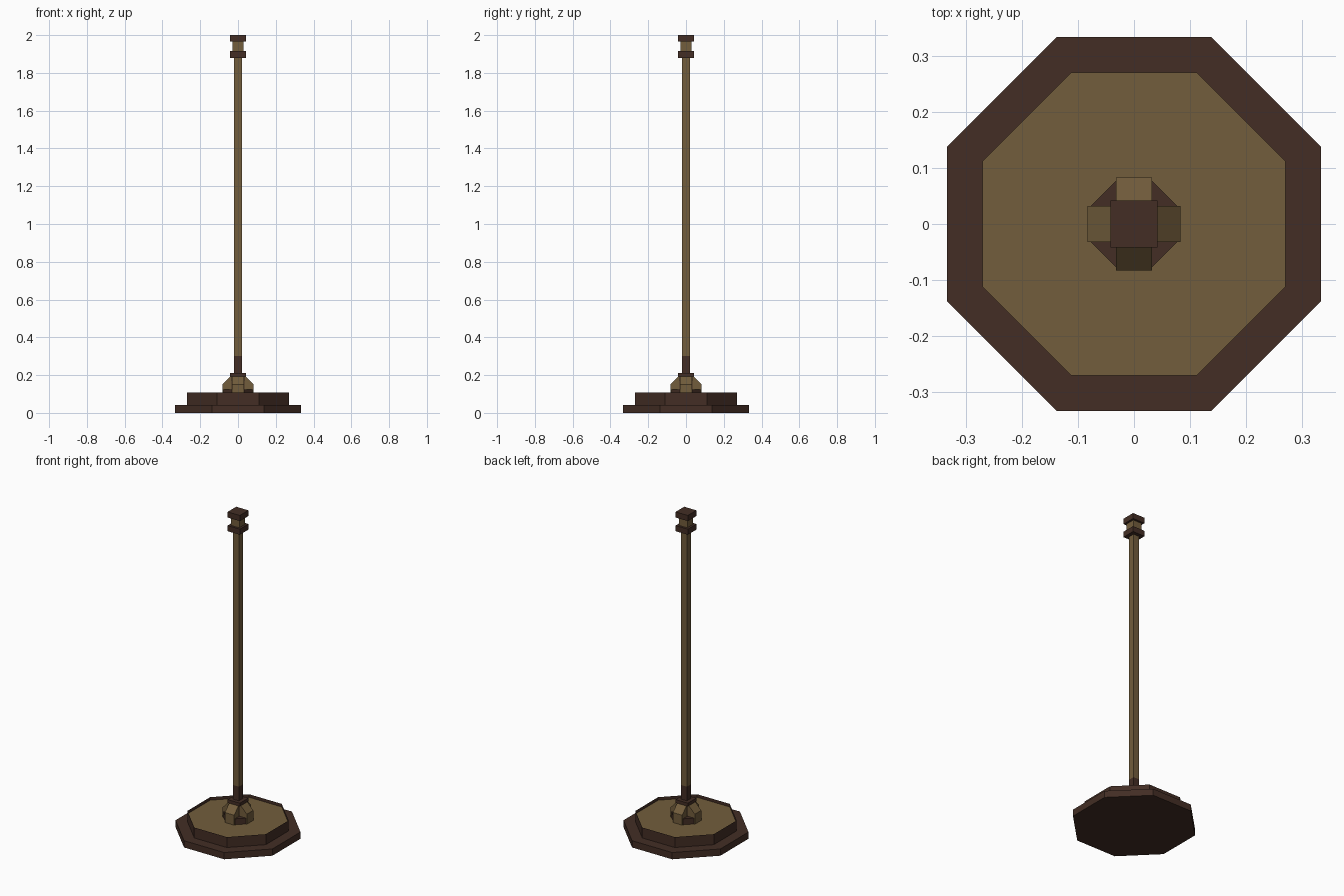
import bpy, bmesh, math

if "Cube" in bpy.data.objects:
    bpy.data.objects.remove(bpy.data.objects["Cube"])


def material(name, color):
    m = bpy.data.materials.new(name)
    m.diffuse_color = (*color, 1)
    m.use_nodes = True
    m.node_tree.nodes["Principled BSDF"].inputs["Base Color"].default_value = m.diffuse_color
    return m


DARK = material("dark_wood", (0.056, 0.027, 0.018))
GOLD = material("aged_brass", (0.170, 0.110, 0.045))


def finish(name, bm, *mats):
    bmesh.ops.recalc_face_normals(bm, faces=bm.faces)
    mesh = bpy.data.meshes.new(name)
    bm.to_mesh(mesh)
    bm.free()
    for m in mats:
        mesh.materials.append(m)
    obj = bpy.data.objects.new(name, mesh)
    bpy.context.collection.objects.link(obj)
    return obj


def prism(bm, sides, apothem, z0, z1):
    """Upright prism with flat sides facing the axes; returns its top face."""
    r = apothem / math.cos(math.pi / sides)
    rings = []
    for z in (z0, z1):
        rings.append([bm.verts.new((r * math.cos((i + 0.5) * math.tau / sides),
                                    r * math.sin((i + 0.5) * math.tau / sides), z))
                      for i in range(sides)])
    low, high = rings
    for i in range(sides):
        j = (i + 1) % sides
        bm.faces.new((low[i], low[j], high[j], high[i]))
    bm.faces.new(low[::-1])
    return bm.faces.new(high)


def post(name, sides, apothem, z0, z1, mat):
    bm = bmesh.new()
    prism(bm, sides, apothem, z0, z1)
    return finish(name, bm, mat)


# Stepped octagonal base
post("base_slab", 8, 0.333, 0, 0.042, DARK)

# Upper step with a raised rim around a sunken brass panel
bm = bmesh.new()
top = prism(bm, 8, 0.27, 0.042, 0.107)
bmesh.ops.inset_region(bm, faces=[top], thickness=0.019)
walls = bmesh.ops.extrude_face_region(bm, geom=[top])["geom"]
panel = [g for g in walls if isinstance(g, bmesh.types.BMFace)]
bmesh.ops.translate(bm, vec=(0, 0, -0.019),
                    verts=[g for g in walls if isinstance(g, bmesh.types.BMVert)])
if top.is_valid:
    bmesh.ops.delete(bm, geom=[top], context='FACES_ONLY')
for f in panel:
    f.material_index = 1
finish("base_step", bm, DARK, GOLD)

# Socket, collar and pole, stacked from the base up
for part in (
    ("socket_plate", 8, 0.077, 0.088, 0.125, DARK),
    ("socket_core", 4, 0.034, 0.125, 0.192, DARK),
    ("collar", 4, 0.042, 0.192, 0.212, DARK),
    ("pole_foot", 4, 0.02, 0.212, 0.30, DARK),
    ("pole", 4, 0.02, 0.30, 1.88, GOLD),
    ("lower_cap", 4, 0.042, 1.88, 1.915, DARK),
    ("cap_neck", 4, 0.029, 1.915, 1.965, GOLD),
    ("top_cap", 4, 0.042, 1.965, 2.0, DARK),
):
    post(*part)

# Four sloped brackets around the socket
profile = [(0.02, 0.088), (0.083, 0.088), (0.083, 0.15), (0.042, 0.192), (0.02, 0.192)]
for k, side in enumerate(("right", "back", "left", "front")):
    bm = bmesh.new()
    a, b = [[bm.verts.new((x, y, z)) for x, z in profile] for y in (-0.032, 0.032)]
    bm.faces.new(a)
    bm.faces.new(b[::-1])
    for i in range(len(profile)):
        j = (i + 1) % len(profile)
        bm.faces.new((a[i], b[i], b[j], a[j]))
    finish("bracket_" + side, bm, GOLD).rotation_euler.z = k * math.pi / 2
